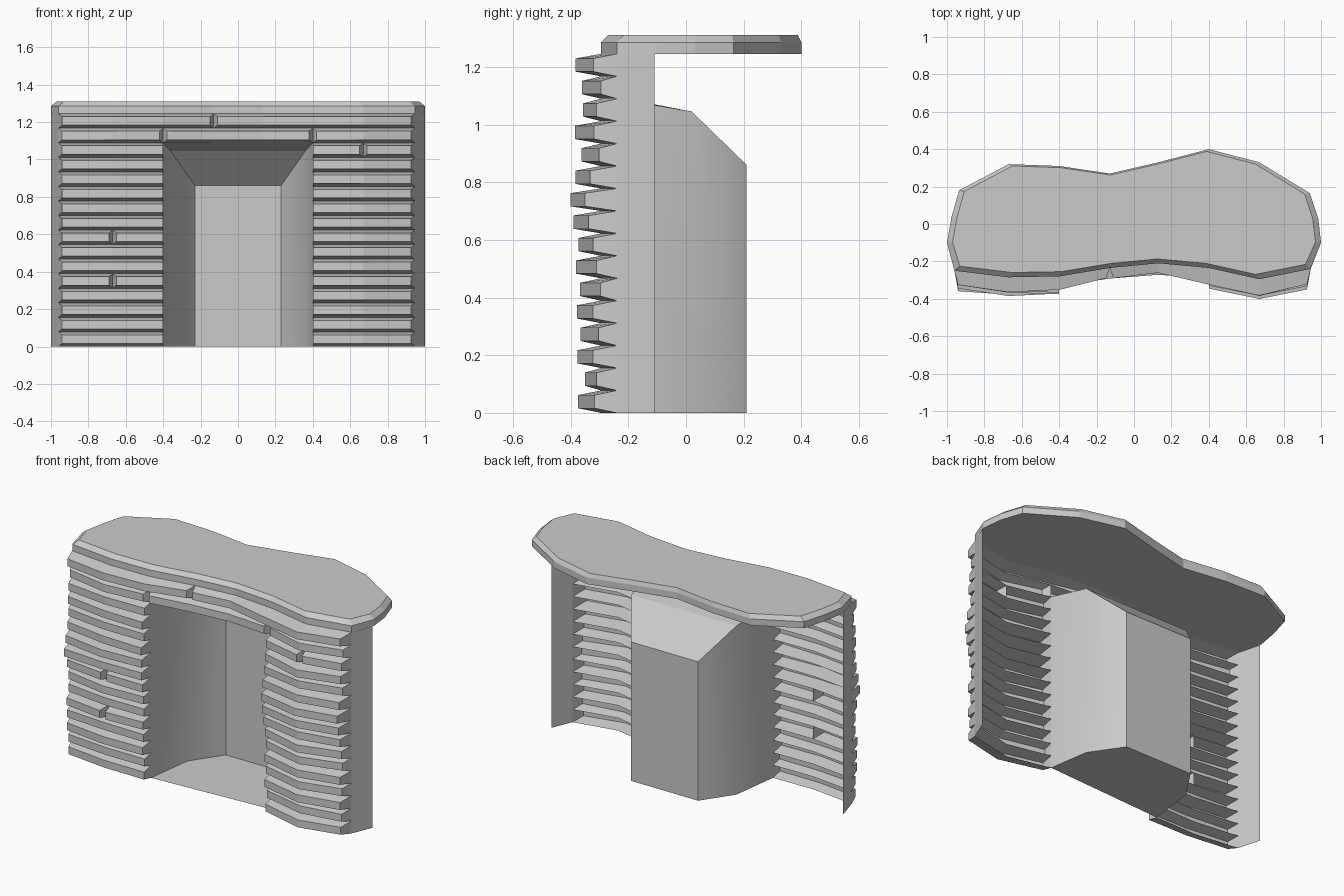
import bpy, bmesh, random

if "Cube" in bpy.data.objects:
    bpy.data.objects.remove(bpy.data.objects["Cube"])
random.seed(4)

ROWS, TOP = 16, 1.245
STEP = TOP / ROWS
# front wall line, x -> y
FRONT = {-.96: -.25, -.67: -.285, -.40: -.28, -.13: -.235,
         .13: -.21, .40: -.235, .67: -.295, .945: -.24}
XS = sorted(FRONT)


def make(name, verts, faces, smooth=False, flip=False):
    me = bpy.data.meshes.new(name)
    me.from_pydata(verts, [], faces)
    bm = bmesh.new()
    bm.from_mesh(me)
    bmesh.ops.remove_doubles(bm, verts=bm.verts, dist=1e-5)
    if not flip:
        bmesh.ops.recalc_face_normals(bm, faces=bm.faces)
    bm.to_mesh(me)
    bm.free()
    ob = bpy.data.objects.new(name, me)
    bpy.context.collection.objects.link(ob)
    if smooth:
        bpy.context.view_layer.objects.active = ob
        ob.select_set(True)
        bpy.ops.object.shade_smooth_by_angle(angle=0.55)
        ob.select_set(False)
    return ob


# mantel slab: outline with a chamfered top
outline = [(x, FRONT[x]) for x in XS] + [
    (1, -.10), (.985, .03), (.94, .165), (.67, .33), (.40, .40), (.13, .33),
    (-.13, .27), (-.40, .31), (-.67, .32), (-.935, .18), (-.975, .04), (-1, -.10)]
n = len(outline)
verts = [(x, y, z) for z in (TOP, 1.285) for x, y in outline]
verts += [(x * .97, y * .97 + (.017 if y < -.15 else 0), 1.31) for x, y in outline]
faces = [(k * n + i, k * n + (i + 1) % n, (k + 1) * n + (i + 1) % n, (k + 1) * n + i)
         for k in range(2) for i in range(n)]
faces += [tuple(range(n))[::-1], tuple(range(2 * n, 3 * n))]
make("mantel_slab", verts, faces)


# stone courses: open-backed strips with a trapezoid section
def course(name, xs, row, depths):
    z0, z1 = row * STEP, (row + 1) * STEP
    verts, faces = [], []
    for i, x in enumerate(xs):
        y, d = FRONT[x], depths[x]
        inset = 0
        if not (abs(x) == .40 and row < 14):
            inset = .02 if i == 0 else -.02 if i == len(xs) - 1 else 0
        verts += [(x, y, z0), (x + inset, y - d, z0 + .016),
                  (x + inset, y - d, z1 - .016), (x, y, z1)]
    for i in range(len(xs) - 1):
        a = i * 4
        faces += [(a + k, a + 4 + k, a + 5 + k, a + 1 + k) for k in range(3)]
    e = len(verts) - 4
    faces += [(0, 1, 2, 3), (e + 3, e + 2, e + 1, e)]
    make(name, verts, faces, flip=True)


breaks = {4: [-.67], 7: [-.67], 13: [.67], 14: [-.40, .40], 15: [-.13]}
reach = [.075, .065, .08, .075, .08, .07, .08, .085,
         .105, .105, .09, .075, .085, .075, .06, .085]
for row in range(ROWS):
    depths = {x: (reach[row] if abs(x) > .3 else .06) + random.uniform(-.014, .006) for x in XS}
    runs = [XS[:3], XS[5:]] if row < 14 else [XS]
    for run in runs:
        cuts = [0] + [run.index(b) for b in breaks.get(row, []) if b in run] + [len(run) - 1]
        for a, b in zip(cuts, cuts[1:]):
            course("stone_course", run[a:b + 1], row, depths)

# thin end panels
for sx, x in ((-1, -.96), (1, .945)):
    y = FRONT[x]
    quad = [(x, y, 0), (sx, -.11, 0), (sx, -.11, TOP), (x, y, TOP)]
    make("end_panel", quad, [(0, 1, 2, 3) if sx > 0 else (3, 2, 1, 0)], flip=True)

# firebox: floor, back, bent sides and sloping hood
prof = [(.40, None, 14 * STEP), (.36, .02, 1.045), (.23, .21, .86)]
verts = []
for x, y, z in prof:
    for s in (-1, 1):
        yy = FRONT[s * x] if y is None else y
        verts += [(s * x, yy, 0), (s * x, yy, z)]
verts += [(-.13, FRONT[-.13], 14 * STEP), (.13, FRONT[.13], 14 * STEP)]
faces = [(0, 4, 5, 1), (4, 8, 9, 5),
         (6, 2, 3, 7), (10, 6, 7, 11),
         (8, 10, 11, 9),
         (1, 5, 7, 3, 13, 12), (5, 9, 11, 7),
         (0, 2, 6, 10, 8, 4)]
make("firebox", verts, faces, smooth=True, flip=True)
